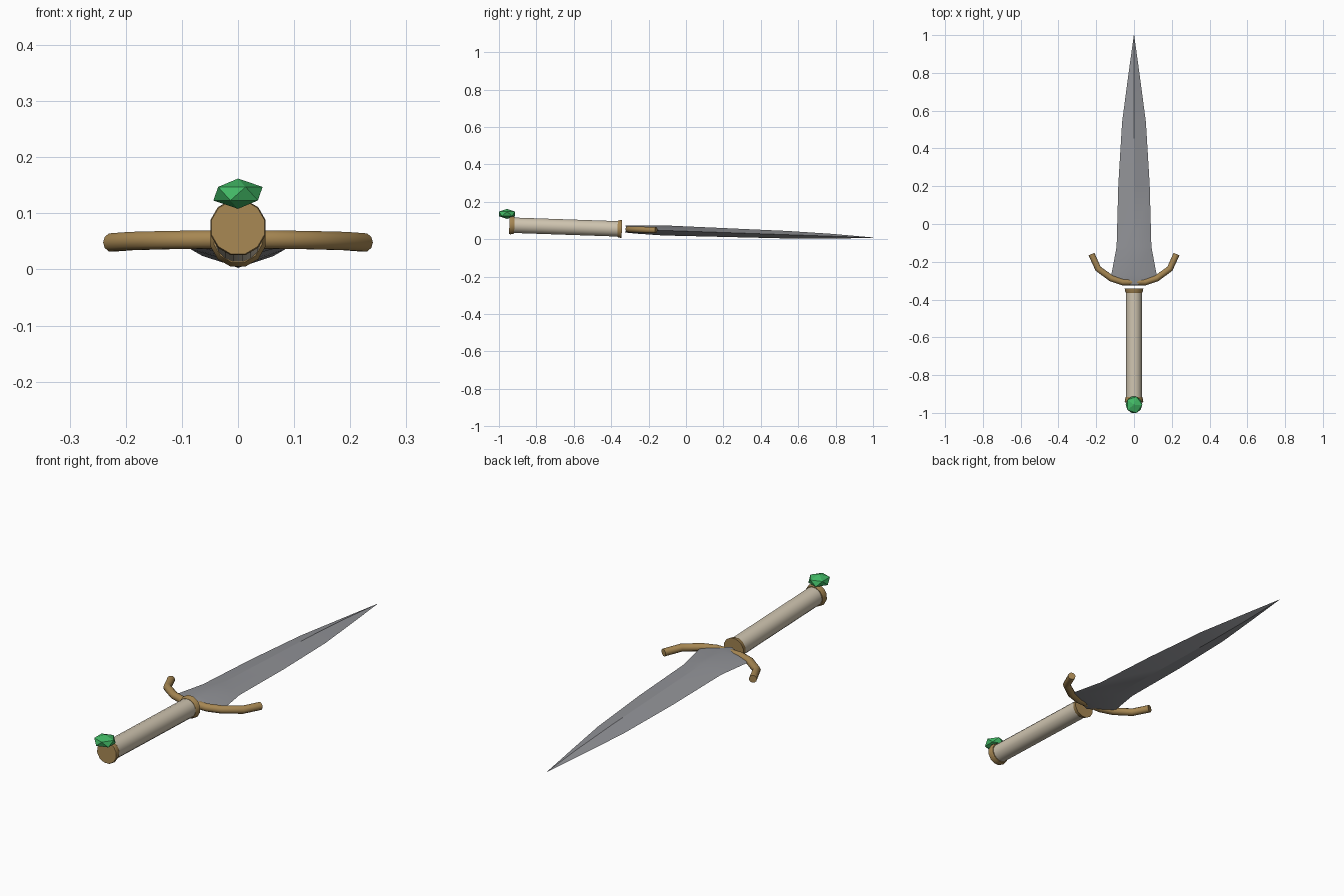
import bpy, bmesh, math
from mathutils import Matrix, Vector

if "Cube" in bpy.data.objects:
    bpy.data.objects.remove(bpy.data.objects["Cube"])

# The whole dagger leans slightly: pommel high, blade tip low
LEAN = Matrix.Translation((0, 0, 0.0425)) @ Matrix.Rotation(-math.atan(0.0345), 4, 'X')


def material(name, rgb):
    m = bpy.data.materials.new(name)
    m.diffuse_color = (*rgb, 1)
    m.use_nodes = True
    m.node_tree.nodes["Principled BSDF"].inputs["Base Color"].default_value = m.diffuse_color
    return m


STEEL = material("steel_grey", (0.28, 0.285, 0.305))
GOLD = material("old_gold", (0.38, 0.24, 0.085))
BONE = material("bone_cream", (0.62, 0.55, 0.43))
GREEN = material("gem_green", (0.054, 0.48, 0.13))


def add_object(name, bm, mat, smooth=None, matrix=LEAN):
    bmesh.ops.recalc_face_normals(bm, faces=bm.faces)
    bm.transform(matrix)
    me = bpy.data.meshes.new(name)
    bm.to_mesh(me)
    bm.free()
    ob = bpy.data.objects.new(name, me)
    bpy.context.collection.objects.link(ob)
    me.materials.append(mat)
    if smooth:
        bpy.ops.object.select_all(action='DESELECT')
        ob.select_set(True)
        bpy.context.view_layer.objects.active = ob
        bpy.ops.object.shade_smooth_by_angle(angle=math.radians(smooth))
    return ob


def skin(rings):
    """Closed tube through rings of equal point count."""
    bm = bmesh.new()
    vs = [[bm.verts.new(p) for p in r] for r in rings]
    n = len(vs[0])
    for a, b in zip(vs, vs[1:]):
        for i in range(n):
            j = (i + 1) % n
            bm.faces.new((a[i], a[j], b[j], b[i]))
    bm.faces.new(vs[0])
    bm.faces.new(vs[-1])
    return bm


def turned(profile, sides=12):
    """Rings around the y axis from (y, radius) pairs."""
    return skin([[(r * math.cos(2 * math.pi * (i + 0.5) / sides), y,
                   r * math.sin(2 * math.pi * (i + 0.5) / sides))
                  for i in range(sides)] for y, r in profile])


# Blade: diamond sections (ridge y, edge y, half width, half thickness)
sections = [
    (-0.325, -0.317, 0.060, 0.018),
    (-0.270, -0.280, 0.122, 0.022),
    (-0.120, -0.120, 0.092, 0.027),
    (0.210, 0.210, 0.083, 0.0235),
    (0.540, 0.540, 0.063, 0.020),
    (0.775, 0.775, 0.032, 0.013),
    (1.000, 1.000, 0.001, 0.001),
]
add_object("blade", skin([[(-w, ye, 0), (0, ym, t), (w, ye, 0), (0, ym, -t)]
                          for ym, ye, w, t in sections]), STEEL, 30)

# Cross guard: tube along a mirrored, upswept path
half = [Vector(p) for p in ((0.225, -0.160, 0), (0.190, -0.237, 0),
                            (0.120, -0.288, 0), (0.060, -0.308, 0))]
path = [Vector((-p.x, p.y, 0)) for p in half] + half[::-1]
rings = []
for k, p in enumerate(path):
    t_in = (p - path[max(k - 1, 0)]).normalized()
    t_out = (path[min(k + 1, len(path) - 1)] - p).normalized()
    t = (t_in + t_out).normalized()
    side = Vector((-t.y, t.x, 0))
    rings.append([p + 0.017 * (side * math.cos(a) + Vector((0, 0, 1)) * math.sin(a))
                  for a in (2 * math.pi * i / 10 for i in range(10))])
add_object("cross_guard", skin(rings), GOLD, 40)

# Grip, with a flared collar at the blade end and a cap at the other
add_object("grip", turned([(-0.925, 0.042), (-0.355, 0.042)], 16), BONE, 35)
add_object("collar", turned([(-0.366, 0.044), (-0.360, 0.047), (-0.343, 0.051)]), GOLD, 35)
add_object("pommel_cap", turned([(-0.945, 0.049), (-0.938, 0.051), (-0.918, 0.046)]), GOLD, 35)

# Faceted gem on top of the pommel
bm = bmesh.new()
bmesh.ops.create_icosphere(bm, subdivisions=1, radius=1)
add_object("gem", bm, GREEN, None,
           Matrix.Translation((0, -0.957, 0.135)) @ Matrix.Diagonal((0.049, 0.0505, 0.027, 1)))
